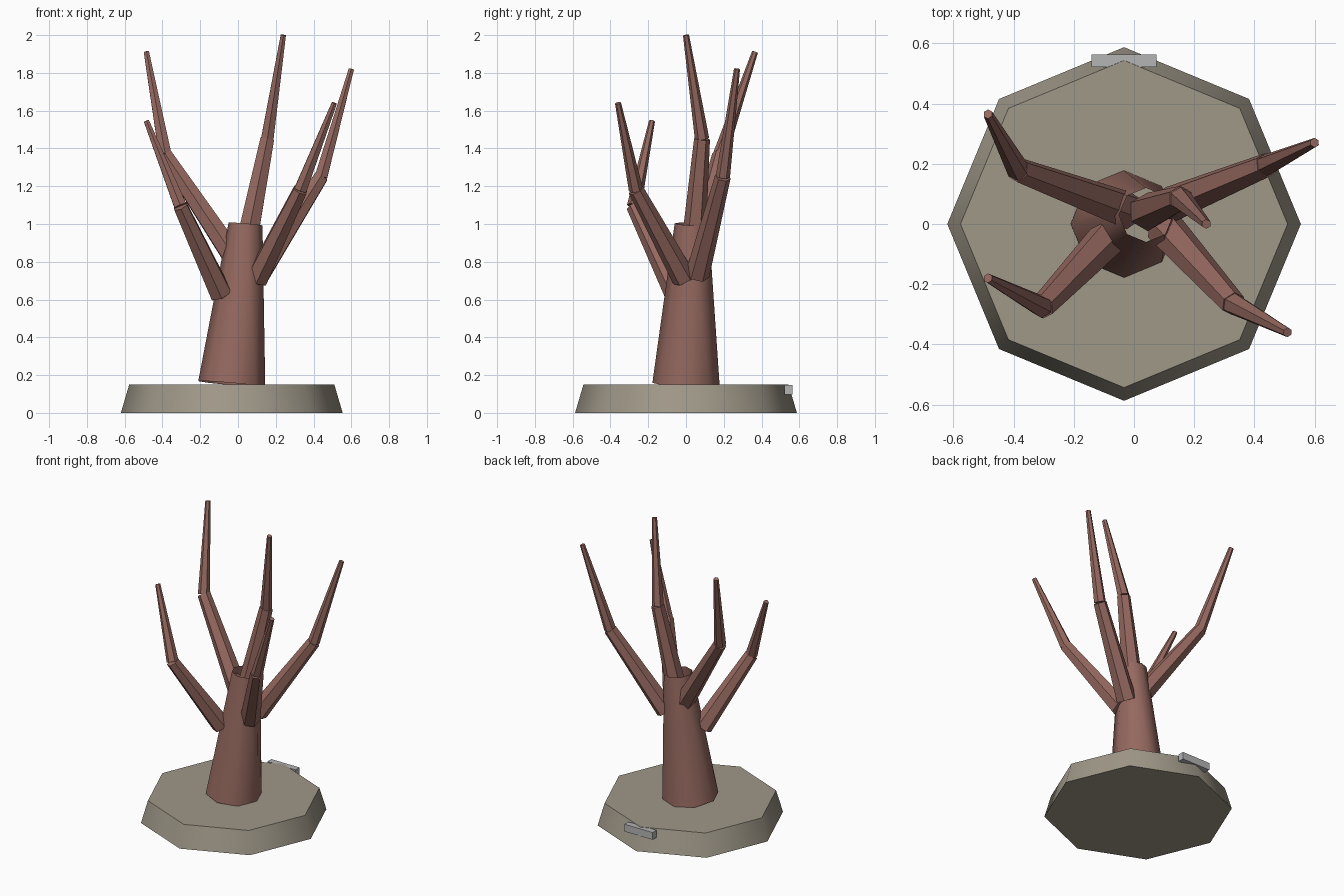
import bpy
import bmesh
from math import radians
from mathutils import Vector, Matrix

cube = bpy.data.objects.get("Cube")
if cube:
    bpy.data.objects.remove(cube)


def material(name, rgb):
    mat = bpy.data.materials.new(name)
    mat.use_nodes = True
    mat.diffuse_color = (*rgb, 1)
    mat.node_tree.nodes["Principled BSDF"].inputs["Base Color"].default_value = (*rgb, 1)
    return mat


bark = material("reddish_brown_bark", (0.30, 0.14, 0.115))
stone = material("warm_grey_stone", (0.35, 0.315, 0.25))
metal = material("light_grey_metal", (0.46, 0.46, 0.47))


def add_object(name, bm, mat):
    """Smooth shallow edges, keep steep ones sharp."""
    bm.normal_update()
    for face in bm.faces:
        face.smooth = True
    for edge in bm.edges:
        edge.smooth = edge.calc_face_angle(0) < radians(50)
    mesh = bpy.data.meshes.new(name)
    bm.to_mesh(mesh)
    bm.free()
    mesh.materials.append(mat)
    obj = bpy.data.objects.new(name, mesh)
    bpy.context.collection.objects.link(obj)
    return obj


def taper(name, start, end, r1, r2, sides, mat, capped=True):
    """Tapered prism running from start to end."""
    a, b = Vector(start), Vector(end)
    axis = b - a
    turn = Vector((0, 0, 1)).rotation_difference(axis).to_matrix().to_4x4()
    bm = bmesh.new()
    bmesh.ops.create_cone(bm, cap_ends=capped, segments=sides, radius1=r1, radius2=r2,
                          depth=axis.length,
                          matrix=Matrix.Translation((a + b) / 2) @ turn)
    return add_object(name, bm, mat)


# Octagonal base
taper("base", (-0.033, 0, 0), (-0.033, 0, 0.15), 0.587, 0.543, 8, stone)

# Small plate on the back edge of the base
bm = bmesh.new()
bmesh.ops.create_cube(bm, size=1)
bmesh.ops.scale(bm, vec=(0.215, 0.042, 0.05), verts=bm.verts)
bmesh.ops.translate(bm, vec=(-0.033, 0.542, 0.123), verts=bm.verts)
add_object("back_plate", bm, metal)

# Leaning hollow trunk
taper("trunk", (-0.033, 0, 0.153), (0.04, 0.03, 1.0), 0.178, 0.09, 8, bark, False)

# Branches: base, elbow and tip
branches = {
    "back_left_branch": ((0.11, 0.06, 0.73), (0.44, 0.195, 1.25), (0.60, 0.27, 1.82)),
    "back_right_branch": ((-0.02, 0.045, 0.82), (-0.385, 0.18, 1.365), (-0.485, 0.365, 1.91)),
    "front_right_branch": ((-0.09, -0.05, 0.63), (-0.305, -0.275, 1.095), (-0.485, -0.18, 1.545)),
    "front_left_branch": ((0.10, -0.01, 0.71), (0.33, -0.265, 1.18), (0.51, -0.36, 1.64)),
    "top_branch": ((0.045, 0.04, 0.9), (0.155, 0.085, 1.45), (0.24, 0, 2.0)),
}
for name, (root, elbow, tip) in branches.items():
    taper(name + "_lower", root, elbow, 0.064, 0.042, 6, bark)
    taper(name + "_upper", elbow, tip, 0.038, 0.016, 6, bark)
